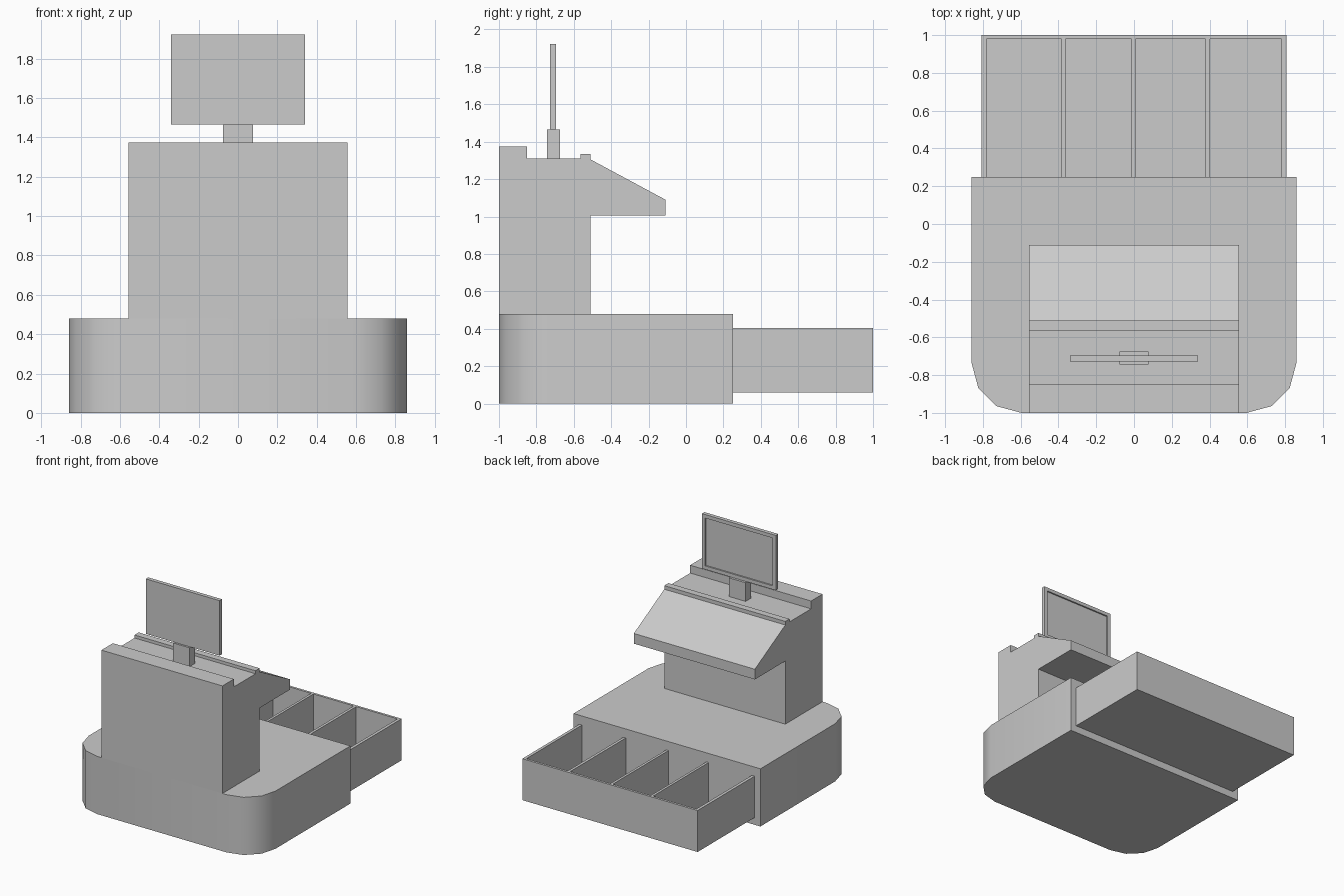
import bpy, bmesh, math

if "Cube" in bpy.data.objects:
    bpy.data.objects.remove(bpy.data.objects["Cube"])


def prism(name, pts, to3d, offset):
    """Extrude a closed profile along an offset vector."""
    bm = bmesh.new()
    face = bm.faces.new([bm.verts.new(to3d(a, b)) for a, b in pts])
    ext = bmesh.ops.extrude_face_region(bm, geom=[face])
    verts = [v for v in ext["geom"] if isinstance(v, bmesh.types.BMVert)]
    bmesh.ops.translate(bm, verts=verts, vec=offset)
    bmesh.ops.recalc_face_normals(bm, faces=bm.faces)
    return finish(name, bm)


def finish(name, bm):
    mesh = bpy.data.meshes.new(name)
    bm.to_mesh(mesh)
    bm.free()
    ob = bpy.data.objects.new(name, mesh)
    bpy.context.collection.objects.link(ob)
    return ob


def add_box(bm, x0, x1, y0, y1, z0, z1):
    verts = bmesh.ops.create_cube(bm, size=1)["verts"]
    for v in verts:
        v.co = (x0 if v.co.x < 0 else x1, y0 if v.co.y < 0 else y1, z0 if v.co.z < 0 else z1)
    return verts


# Base: slab with two rounded front corners
r = 0.265
right = [(0.86, 0.25)]
for i in range(4):
    a = math.radians(-30 * i)
    right.append((0.86 - r + r * math.cos(a), -1 + r + r * math.sin(a)))
outline = right + [(-x, y) for x, y in reversed(right)]
base = prism("base", outline, lambda x, y: (x, y, 0), (0, 0, 0.48))
bpy.context.view_layer.objects.active = base
base.select_set(True)
bpy.ops.object.shade_smooth_by_angle(angle=math.radians(35))
base.select_set(False)

# Body: side profile with sloping key panel
profile = [(-1, 0.48), (-1, 1.375), (-0.85, 1.375), (-0.85, 1.31), (-0.565, 1.31),
           (-0.565, 1.335), (-0.51, 1.335), (-0.51, 1.305), (-0.11, 1.09),
           (-0.11, 1.005), (-0.51, 1.005), (-0.51, 0.48)]
prism("body", profile, lambda y, z: (-0.557, y, z), (1.114, 0, 0))

# Open drawer: floor, outer walls and compartment dividers
bm = bmesh.new()
add_box(bm, -0.807, 0.807, 0.25, 1.0, 0.06, 0.08)
add_box(bm, -0.807, 0.807, 0.98, 1.0, 0.08, 0.405)
for x0, x1 in [(-0.807, -0.782), (-0.384, -0.363), (-0.013, 0.008), (0.379, 0.402), (0.782, 0.807)]:
    add_box(bm, x0, x1, 0.25, 0.98, 0.08, 0.405)
finish("cash_drawer", bm)

# Display stand
bm = bmesh.new()
add_box(bm, -0.076, 0.076, -0.743, -0.675, 1.31, 1.465)
finish("display_stand", bm)

# Display with a recessed screen on the rear side
bm = bmesh.new()
add_box(bm, -0.34, 0.34, -0.727, -0.695, 1.465, 1.922)
bm.normal_update()
screen = max(bm.faces, key=lambda f: f.normal.y)
bmesh.ops.inset_region(bm, faces=[screen], thickness=0.042)
ext = bmesh.ops.extrude_discrete_faces(bm, faces=[screen])
bmesh.ops.translate(bm, verts=ext["faces"][0].verts, vec=(0, -0.012, 0))
finish("display", bm)
